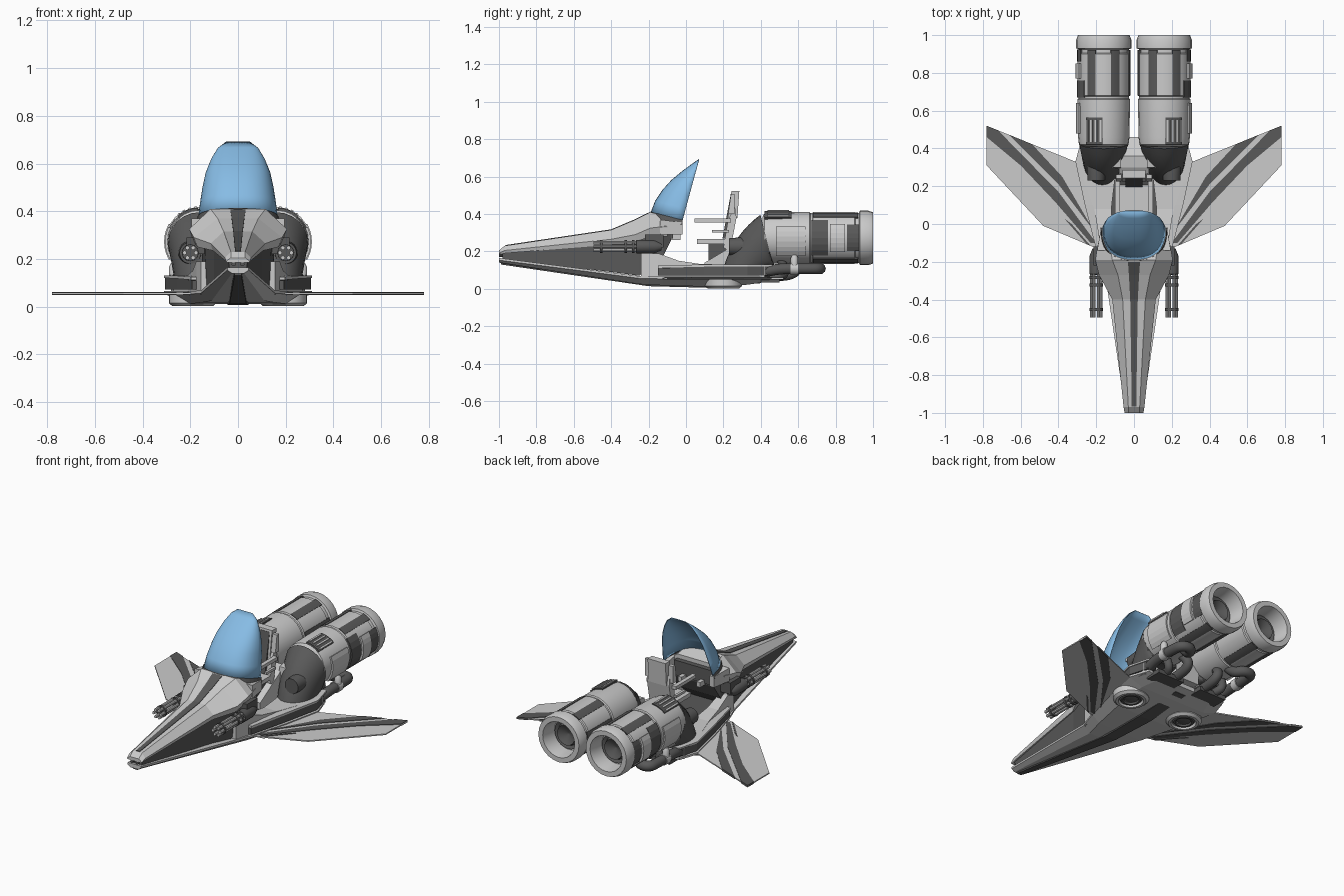
import bpy, bmesh
from math import sin, cos, pi, radians
from mathutils import Vector as V, Matrix

if "Cube" in bpy.data.objects:
    bpy.data.objects.remove(bpy.data.objects["Cube"])

def material(name, c):
    m = bpy.data.materials.new(name)
    m.diffuse_color = (*c, 1)
    m.use_nodes = True
    m.node_tree.nodes["Principled BSDF"].inputs["Base Color"].default_value = m.diffuse_color
    return m

DARK = material("dark_grey", (0.1, 0.1, 0.1))
BLUE = material("blue_glass", (0.24, 0.5, 0.78))

def finish(name, bm, mat=None, mirror=False, smooth=False):
    bmesh.ops.recalc_face_normals(bm, faces=bm.faces)
    me = bpy.data.meshes.new(name)
    bm.to_mesh(me)
    bm.free()
    ob = bpy.data.objects.new(name, me)
    bpy.context.collection.objects.link(ob)
    if mat:
        me.materials.append(mat)
    if smooth:
        me.shade_smooth()
        me.set_sharp_from_angle(angle=radians(32))
    if mirror:
        m = ob.modifiers.new("mirror", 'MIRROR')
        m.use_mirror_merge = False
    return ob

def loft(name, rings, mat=None, mirror=False, smooth=False, closed=True, cap=True):
    bm = bmesh.new()
    vs = [[bm.verts.new(p) for p in r] for r in rings]
    n = len(rings[0])
    for a, b in zip(vs, vs[1:]):
        for i in range(n if closed else n - 1):
            j = (i + 1) % n
            bm.faces.new((a[i], a[j], b[j], b[i]))
    if cap:
        bm.faces.new(vs[0])
        bm.faces.new(vs[-1])
    return finish(name, bm, mat, mirror, smooth)

def sec(y, *half):
    """Symmetric ring at y from half-profile (x, z) points, top to bottom."""
    return [(x, y, z) for x, z in half] + [(-x, y, z) for x, z in reversed(half)]

def quad(y, x0, x1, z0, z1):
    return [(x0, y, z0), (x1, y, z0), (x1, y, z1), (x0, y, z1)]

def box(name, x, y, z, mat=None, mirror=False):
    return loft(name, [quad(v, *x, *z) for v in y], mat, mirror)

def prism(name, pts, axis, a, b, mat=None, mirror=False):
    f = (lambda p, t: (t, *p)) if axis == 'x' else (lambda p, t: (*p, t))
    return loft(name, [[f(p, t) for p in pts] for t in (a, b)], mat, mirror)

def lathe(name, prof, origin, axis='y', n=24, mat=None, mirror=True):
    """Revolve (height, radius) pairs around an axis through origin."""
    rings = []
    for h, r in prof:
        c = [(r * cos(2 * pi * i / n), r * sin(2 * pi * i / n)) for i in range(n)]
        rings.append([V(origin) + (V((u, h, w)) if axis == 'y' else V((u, w, h))) for u, w in c])
    return loft(name, rings, mat, mirror, True)

# --- nose: upper hood, stripe, dark core, tip barrels
hood = [(-1, .03, .205, .05, .19, .185), (-.97, .03, .23, .055, .205, .19),
        (-.4, .06, .315, .115, .265, .235), (-.27, .085, .37, .185, .29, .25),
        (-.19, .115, .41, .205, .325, .28), (-.1, .13, .385, .19, .335, .28)]
loft("nose_hood", [sec(y, (a, zt), (w, zm), (w * .92, zb)) for y, a, zt, w, zm, zb in hood])
loft("nose_stripe", [sec(y, (w, z + .003), (w, z - .01)) for y, w, z in
     [(-.965, .012, .231), (-.4, .02, .315), (-.27, .027, .37), (-.2, .032, .405)]], DARK)
loft("nose_core", [sec(-.98, (.04, .19), (.035, .155)), sec(-.4, (.1, .245), (.1, .09)),
     sec(-.25, (.14, .265), (.13, .07)), sec(-.12, (.15, .3), (.15, .18)),
     sec(-.08, (.13, .3), (.13, .26))], DARK)
lathe("tip_barrel", [(0, .009), (.12, .009)], (.018, -1, .178), n=10, mat=DARK)
loft("cockpit_rim", [quad(-.14, .15, .195, .29, .37), quad(-.02, .145, .175, .29, .355)], mirror=True)
box("dashboard", (-.13, .13), (-.11, -.07), (.27, .36), DARK)
box("control_lever", (.05, .075), (-.08, -.03), (.26, .29), None, True)

# --- open canopy, a half dome hinged at the front
canopy = []
for z, w, fy, fz in [(.36, .168, -.19, .405), (.43, .16, -.165, .47), (.5, .149, -.125, .53),
                     (.56, .136, -.08, .58), (.62, .112, -.02, .63), (.665, .085, .03, .667), (.692, .05, .068, .693)]:
    rear, front = V((0, -.02 + .09 * (z - .36) / .332, z)), V((0, fy, fz))
    row = []
    for i in range(21):
        a = pi * i / 20
        p = rear.lerp(front, sin(a) ** .8)
        row.append((w * abs(cos(a)) ** .8 * (1 if cos(a) > 0 else -1), p.y, p.z))
    canopy.append(row)
glass = loft("canopy", canopy, BLUE, smooth=True, closed=False, cap=False)
glass.modifiers.new("thickness", 'SOLIDIFY').thickness = .004
loft("canopy_seal", [[(x * k, y * k + (k - 1) * .03, z + d) for x, y, z in canopy[0]]
     for k, d in ((1.02, .008), (1.06, -.02))], DARK, closed=False, cap=False)

# --- lower hull, cockpit walls and floor
loft("lower_hull", [sec(y, (w, zt), (w, zt - .012), (b, zb)) for y, w, zt, b, zb in
     [(-1, .045, .165, .025, .14), (-.25, .155, .068, .11, .025), (-.12, .2, .065, .15, .018),
      (.1, .26, .065, .2, .012), (.33, .31, .065, .22, .022), (.45, .27, .065, .18, .04)]])
loft("keel", [sec(y, (w, z + .03), (w * .7, z)) for y, w, z in
     [(-.99, .02, .13), (-.2, .05, .014), (.1, .06, .006), (.4, .05, .03)]], DARK)
loft("cockpit_wall", [quad(-.24, .11, .155, .05, .19), quad(-.15, .12, .175, .05, .19),
     quad(-.04, .12, .19, .05, .15), quad(.08, .12, .21, .05, .132),
     quad(.25, .1, .27, .05, .13), quad(.42, .06, .28, .05, .13)], mirror=True)
box("cockpit_floor", (-.13, .13), (-.24, .3), (.06, .1), DARK)
loft("side_panel", [quad(-.15, .16, .192, .072, .11), quad(.1, .2, .255, .072, .12),
     quad(.33, .25, .305, .072, .12), quad(.45, .22, .27, .072, .12)], DARK, True)
loft("side_rail", [quad(-.15, .16, .196, .112, .125), quad(.1, .2, .26, .118, .13),
     quad(.33, .25, .31, .12, .13), quad(.46, .22, .275, .12, .13)], None, True)

# --- wings with tapering stripes
prism("wing", [(.15, -.14), (.22, -.12), (.48, -.01), (.78, .31), (.78, .52), (.31, .33), (.2, .33)],
      'z', .052, .059, None, True)
for i, s in enumerate([[(.2, -.1), (.23, -.1), (.42, .12), (.6, .31), (.78, .46), (.78, .52), (.72, .496), (.4, .17)],
                       [(.21, -.04), (.4, .21), (.66, .472), (.54, .423), (.38, .25)],
                       [(.23, -.115), (.25, -.107), (.37, .03), (.33, .0)]]):
    prism(f"wing_stripe_{i}", s, 'z', .049, .062, DARK, True)

# --- belly lift thrusters
lathe("lift_thruster", [(.05, .1), (.015, .1), (.002, .085), (.002, .07), (.018, .065), (.018, .001)], (.19, .2, 0), 'z')
lathe("lift_nozzle", [(.02, .066), (.006, .055), (.006, .045), (.016, .04), (.01, .02), (.01, .001)],
      (.19, .2, 0), 'z', mat=DARK)

# --- seat and mount
prism("seat_back", [(.2, .22), (.235, .2), (.27, .38), (.262, .44), (.225, .37)], 'x', -.075, .075)
prism("headrest", [(.222, .37), (.243, .522), (.285, .522), (.275, .38)], 'x', -.06, .06)
prism("headrest_side", [(.225, .4), (.24, .505), (.262, .505), (.26, .4)], 'x', .065, .095, None, True)
prism("seat_pad", [(.195, .27), (.24, .51), (.25, .51), (.21, .27)], 'x', -.045, .045, DARK)
box("seat_cushion", (-.075, .075), (.06, .22), (.24, .265))
box("armrest", (.075, .1), (.045, .24), (.355, .375), None, True)
box("armrest_low", (.08, .095), (.14, .23), (.3, .315), None, True)
prism("seat_mount", [(.1, .09), (.1, .14), (.2, .2), (.3, .26), (.36, .27), (.46, .2), (.46, .09)], 'x', -.08, .08)
prism("mount_shoulder", [(.29, .2), (.3, .285), (.36, .295), (.38, .2)], 'x', .07, .12, None, True)
prism("seat_post", [(.12, .14), (.12, .24), (.2, .24), (.24, .2)], 'x', -.04, .04, DARK)

# --- engines: curved intake cowl, hollow barrel, panels
EX, EZ = .16, .272
rings = []
for k in range(9):
    t = k / 8
    c = V((.168, .335, .12)).lerp(V((EX, .43, .268)), t)
    a = radians(76) * t
    v = V((0, -cos(a), sin(a)))
    r = .1 + .033 * t
    rings.append([c + V((r * cos(u), 0, 0)) + v * .132 * sin(u) for u in [2 * pi * i / 24 for i in range(24)]])
loft("engine_cowl", rings, DARK, True, True)
lathe("cowl_port", [(.23, .045), (.29, .05), (.36, .05)], (.2, 0, .225), mat=DARK)
lathe("engine_barrel", [(.41, .115), (.42, .131), (.46, .136), (.66, .139), (.665, .133), (.675, .133),
      (.68, .139), (.9, .139), (.905, .133), (.925, .133), (.93, .146), (.975, .146), (1, .137),
      (1, .108), (.95, .1), (.9, .098), (.88, .001)], (EX, 0, EZ))
lathe("engine_nozzle", [(.87, .095), (.91, .09), (.9, .07), (.93, .06), (.92, .045), (.9, .001)], (EX, 0, EZ), mat=DARK)

def panel(name, y0, y1, ang, span, mat, r0=.13, r1=.1415):
    """Curved plate hugging the engine barrel; ang 0 is outward, 90 is up."""
    n = 6
    rows = []
    for y in (y0, y1):
        ts = [radians(ang - span / 2 + span * i / n) for i in range(n + 1)]
        pts = [(r1, t) for t in ts] + [(r0, t) for t in reversed(ts)]
        rows.append([(EX + r * cos(t), y, EZ + r * sin(t)) for r, t in pts])
    loft(name, rows, mat, True)

for a in (62, 116, 170, 244, 298):
    panel("barrel_slot", .68, .92, a, 20, DARK)
panel("outer_slot", .67, .76, 0, 84, DARK)
panel("outer_slot_rear", .86, .925, 0, 60, DARK)
panel("outer_guard", .77, .85, 0, 60, None, .13, .15)
panel("outer_hatch", .48, .64, -8, 66, None, .13, .146)
panel("vent_recess", .42, .565, 68, 38, DARK, .12, .143)
for a in (53, 63, 73, 83):
    panel("vent_rib", .435, .55, a, 4, None, .12, .149)

# --- exhaust pipes under the engines
def pipe(name, pts, r):
    for s, side in ((1, "left"), (-1, "right")):
        cu = bpy.data.curves.new(name, 'CURVE')
        cu.dimensions = '3D'
        cu.bevel_depth, cu.bevel_resolution, cu.use_fill_caps = r, 3, True
        sp = cu.splines.new('NURBS')
        sp.points.add(len(pts) - 1)
        for p, (x, y, z) in zip(sp.points, pts):
            p.co = (s * x, y, z, 1)
        sp.use_endpoint_u, sp.order_u, sp.resolution_u = True, 3, 5
        cu.materials.append(DARK)
        bpy.context.collection.objects.link(bpy.data.objects.new(f"{name}_{side}", cu))

pipe("outer_pipe", [(.22, .34, .08), (.25, .42, .09), (.26, .5, .108), (.26, .66, .108), (.25, .715, .108),
                    (.19, .72, .108), (.16, .66, .108), (.16, .62, .16)], .03)
pipe("inner_pipe", [(.1, .38, .065), (.1, .5, .065), (.1, .58, .08), (.11, .6, .12), (.13, .55, .17)], .028)
pipe("cross_pipe", [(.17, .4, .06), (.17, .5, .06), (.2, .54, .09), (.2, .5, .17)], .024)
lathe("pipe_valve", [(.09, .016), (.12, .02), (.165, .02), (.18, .012)], (.27, .58, 0), 'z', 12)
lathe("pipe_collar", [(.56, .034), (.6, .034)], (.26, 0, .108), n=16)
box("rear_bracket", (.06, .24), (.4, .5), (.035, .06), DARK, True)

# --- rotary guns
GX, GZ = .2, .226
for i in range(6):
    a = 2 * pi * i / 6
    lathe("gun_barrel", [(-.495, .009), (-.2, .009)], (GX + .024 * cos(a), 0, GZ + .024 * sin(a)), n=8)
for y in (-.46, -.33, -.29):
    lathe("gun_ring", [(y, .035), (y + .014, .035)], (GX, 0, GZ), n=16, mat=DARK)
lathe("gun_housing", [(-.27, .02), (-.265, .036), (-.17, .036), (-.13, .02)], (GX, 0, GZ), n=12, mat=DARK)
box("gun_mount", (.12, .215), (-.22, -.12), (.22, .29), DARK, True)
